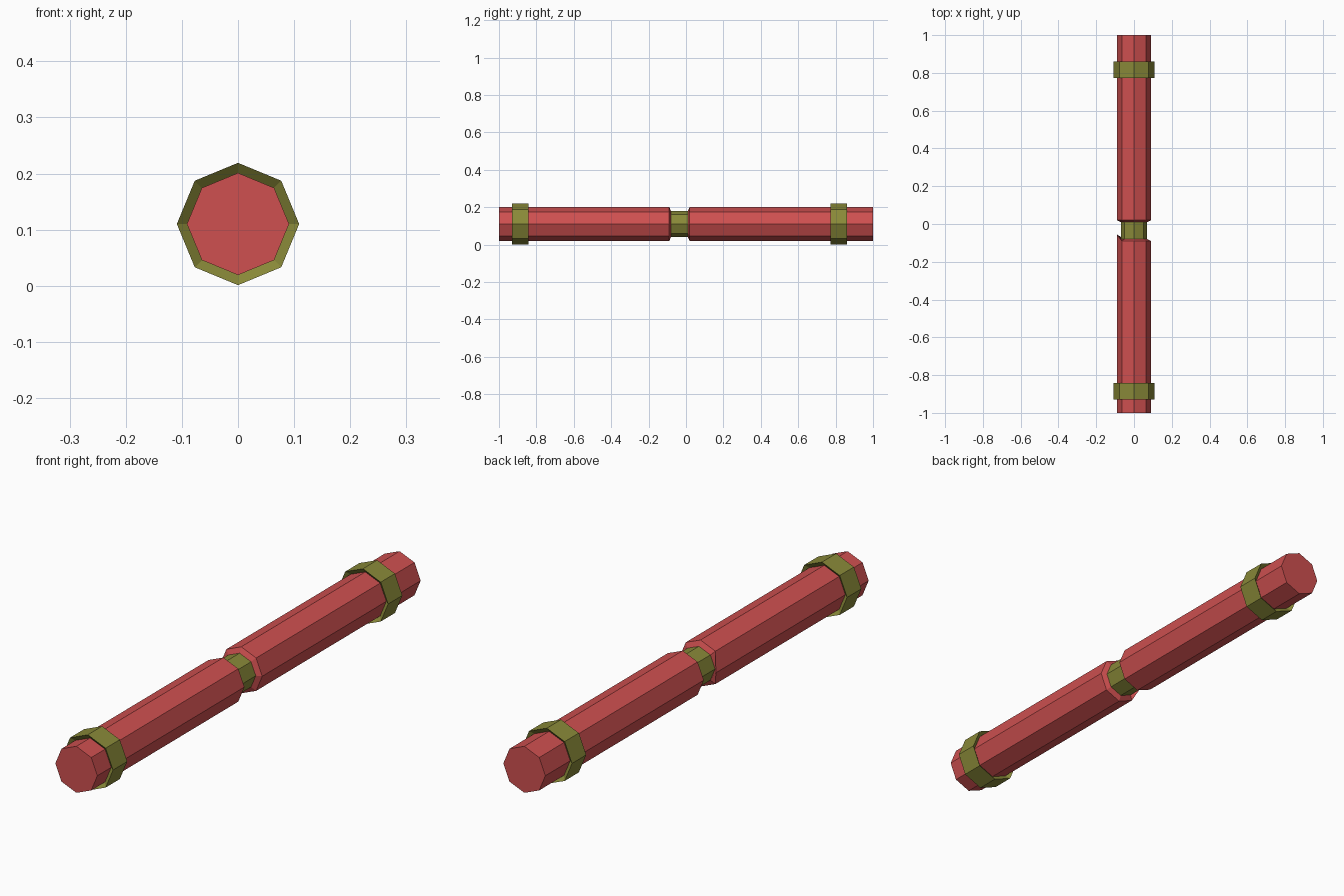
import bpy, bmesh, math

if "Cube" in bpy.data.objects:
    bpy.data.objects.remove(bpy.data.objects["Cube"])

SIDES, ZC = 8, 0.11


def material(name, rgb):
    m = bpy.data.materials.new(name)
    m.diffuse_color = (*rgb, 1)
    m.use_nodes = True
    m.node_tree.nodes["Principled BSDF"].inputs["Base Color"].default_value = m.diffuse_color
    return m


red = material("red", (0.62, 0.08, 0.08))
olive = material("olive", (0.25, 0.25, 0.04))


def lathe(name, profile, mat, closed=False, nudge=None):
    """Eight-sided sweep of (y, radius) points; open profiles get end caps."""
    bm = bmesh.new()
    rings = []
    for y, r in profile:
        rings.append([bm.verts.new((r * math.cos(a), y, ZC + r * math.sin(a)))
                      for a in (2 * math.pi * i / SIDES for i in range(SIDES))])
    n = len(rings)
    for k in range(n if closed else n - 1):
        a, b = rings[k], rings[(k + 1) % n]
        for i in range(SIDES):
            j = (i + 1) % SIDES
            bm.faces.new((a[i], a[j], b[j], b[i]))
    if not closed:
        bm.faces.new(rings[0])
        bm.faces.new(rings[-1])
    if nudge:
        ring, side, dy = nudge
        rings[ring][side].co.y += dy
    bmesh.ops.recalc_face_normals(bm, faces=bm.faces)
    me = bpy.data.meshes.new(name)
    bm.to_mesh(me)
    bm.free()
    me.materials.append(mat)
    ob = bpy.data.objects.new(name, me)
    bpy.context.collection.objects.link(ob)
    return ob


# Two pipe halves, chamfered where they meet the joint
lathe("front_pipe", [(-1, 0.091), (-0.09, 0.091), (-0.08, 0.07)], red,
      nudge=(1, 4, 0.035))  # one corner of the rim is pulled forward
lathe("back_pipe", [(0.01, 0.07), (0.02, 0.091), (1, 0.091)], red)

# Narrow joint in the middle
lathe("middle_joint", [(-0.085, 0.07), (0.015, 0.07)], olive)

# Collars with slightly dished ends
for name, y in (("front_collar", -0.885), ("back_collar", 0.817)):
    h, dish = 0.044, 0.015
    lathe(name, [(y - h, 0.109), (y + h, 0.109),
                 (y + h - dish, 0.0905), (y - h + dish, 0.0905)], olive, closed=True)
